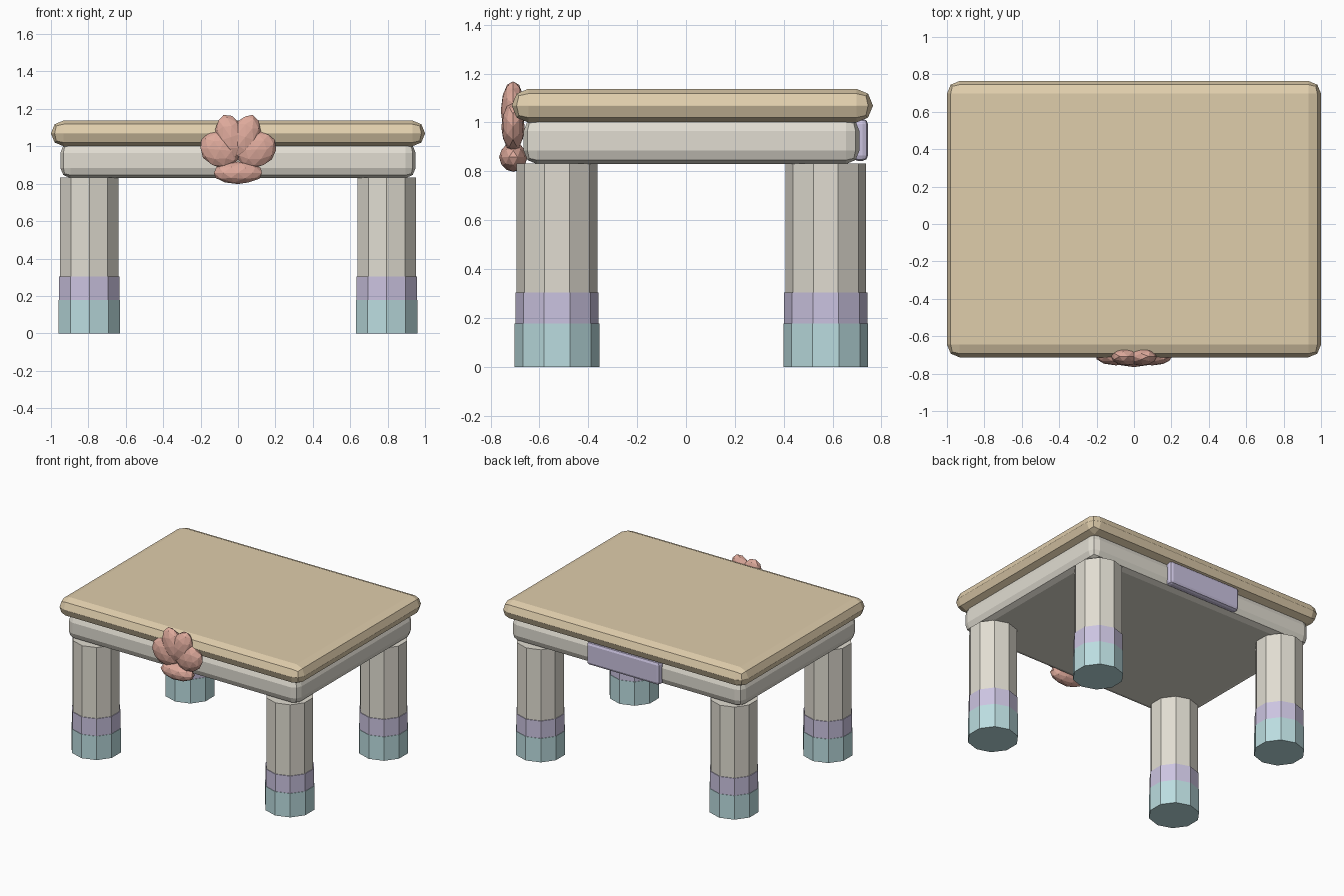
import bpy, bmesh
from math import radians, sin, cos
from mathutils import Matrix, Vector

cube = bpy.data.objects.get("Cube")
if cube:
    bpy.data.objects.remove(cube, do_unlink=True)


def material(name, rgb):
    m = bpy.data.materials.new(name)
    m.use_nodes = True
    m.diffuse_color = (*rgb, 1)
    m.node_tree.nodes["Principled BSDF"].inputs["Base Color"].default_value = (*rgb, 1)
    return m


TAN = material("tan", (0.74, 0.61, 0.41))
STONE = material("pale stone", (0.75, 0.72, 0.64))
TEAL = material("soft teal", (0.50, 0.72, 0.745))
LILAC = material("lilac", (0.60, 0.55, 0.75))
CORAL = material("coral pink", (0.73, 0.40, 0.33))


def finish(bm, name, mat):
    mesh = bpy.data.meshes.new(name)
    bm.to_mesh(mesh)
    bm.free()
    mesh.materials.append(mat)
    ob = bpy.data.objects.new(name, mesh)
    bpy.context.collection.objects.link(ob)
    return ob


def rounded_box(name, lo, hi, bevel, mat):
    lo, hi = Vector(lo), Vector(hi)
    bm = bmesh.new()
    bmesh.ops.create_cube(bm, size=1, matrix=Matrix.Translation((lo + hi) / 2)
                          @ Matrix.Diagonal((hi - lo).to_4d()))
    bmesh.ops.bevel(bm, geom=bm.edges[:], offset=bevel, segments=2,
                    profile=0.5, affect='EDGES')
    return finish(bm, name, mat)


def column(name, x, y, z0, z1, radius, mat):
    bm = bmesh.new()
    bmesh.ops.create_cone(bm, cap_ends=True, segments=10, radius1=radius, radius2=radius,
                          depth=z1 - z0, matrix=Matrix.Translation((x, y, (z0 + z1) / 2)))
    return finish(bm, name, mat)


def blob(name, centre, radii, tilt, mat):
    bm = bmesh.new()
    place = (Matrix.Translation(centre) @ Matrix.Rotation(tilt, 4, 'Y')
             @ Matrix.Diagonal((*radii, 1)))
    bmesh.ops.create_icosphere(bm, subdivisions=2, radius=1, matrix=place)
    return finish(bm, name, mat)


# Table slab, apron and back plate
rounded_box("table_top", (-1, -0.713, 1.0), (1, 0.765, 1.138), 0.068, TAN)
rounded_box("apron", (-0.95, -0.665, 0.83), (0.95, 0.71, 1.02), 0.055, STONE)
rounded_box("back_plate", (-0.3, 0.68, 0.843), (0.3, 0.745, 1.015), 0.022, LILAC)

# Four ten-sided legs with a band and a foot
for side, x in (("right", -0.795), ("left", 0.795)):
    for end, y in (("front", -0.528), ("back", 0.572)):
        tag = f"{end}_{side}"
        column(f"{tag}_leg", x, y, 0.29, 0.832, 0.165, STONE)
        column(f"{tag}_band", x, y, 0.175, 0.305, 0.17, LILAC)
        column(f"{tag}_foot", x, y, 0, 0.177, 0.173, TEAL)

# Shell ornament: fanned lobes over a flat base lobe
for side, s in (("right", -1), ("left", 1)):
    for part, angle, reach, radii in (("upper", 18, 0.125, (0.078, 0.05, 0.125)),
                                      ("outer", 62, 0.11, (0.095, 0.048, 0.112))):
        a = radians(angle) * s
        blob(f"shell_{part}_lobe_{side}",
             (reach * sin(a), -0.708, 0.93 + reach * cos(a)), radii, a, CORAL)
blob("shell_base", (0, -0.707, 0.858), (0.135, 0.058, 0.06), 0, CORAL)
